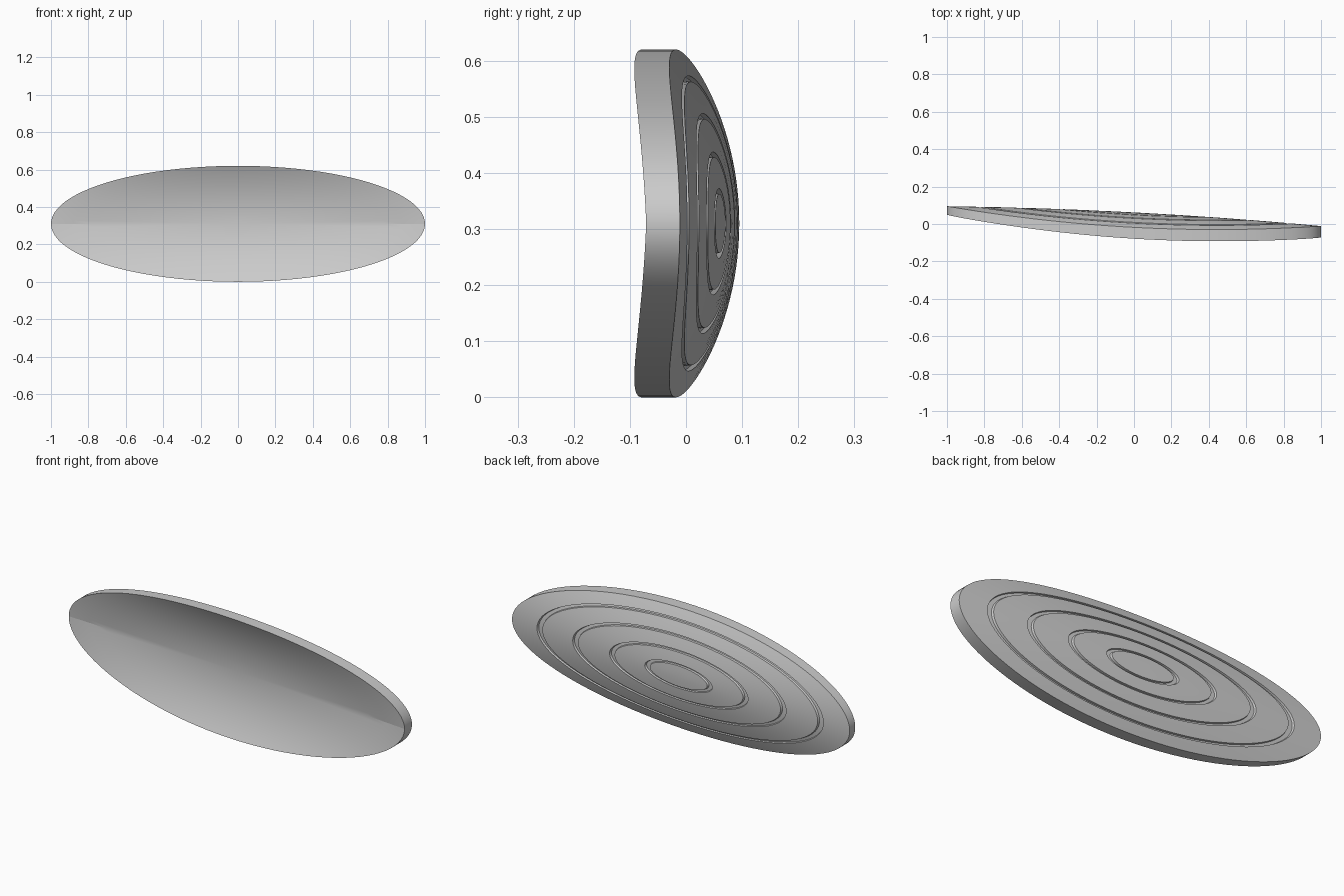
import bpy, bmesh, math

if "Cube" in bpy.data.objects:
    bpy.data.objects.remove(bpy.data.objects["Cube"])

SEG = 96            # segments round the ellipse
HALF_Z = 0.31       # half height of the ellipse
DEPTH = 0.01        # groove depth


def back_y(x, w):
    """Domed, slightly tilted back face (w = normalised height)."""
    return 0.062 - 0.053 * x - 0.02 * x * x - 0.08 * w * w


def front_y(x, w):
    """Hollow front face: rounded in the middle, folded towards the tips."""
    a, k = abs(w), x * x
    edge = math.sqrt(max(0.0, 1 - k))
    mix = a * (1 - k) + edge * k
    spine = 0.002 - 0.0605 * x - 0.0125 * k
    return spine - a * (0.0695 * mix + 0.011 * (k + (1 - k) * a))


def add_ring(bm, r, func, drop=0.0):
    ring = []
    for i in range(SEG):
        t = 2 * math.pi * i / SEG
        x, w = r * math.cos(t), r * math.sin(t)
        ring.append(bm.verts.new((x, func(x, w) - drop, HALF_Z * (1 + w))))
    return ring


def bridge(bm, a, b):
    for i in range(SEG):
        j = (i + 1) % SEG
        bm.faces.new((a[i], a[j], b[j], b[i]))


def fan(bm, ring, func):
    c = bm.verts.new((0, func(0, 0), HALF_Z))
    for i in range(SEG):
        bm.faces.new((c, ring[i], ring[(i + 1) % SEG]))


# back profile: (radius, drop), with four concentric grooves
profile = [(0.09, 0)]
for inner, outer in ((0.17, 0.2), (0.38, 0.41), (0.60, 0.632), (0.815, 0.848)):
    profile += [(inner, 0), (inner + 0.004, DEPTH), (outer - 0.004, DEPTH), (outer, 0)]
    profile.append((outer + 0.085, 0))
profile.append((1.0, 0))

bm = bmesh.new()
back = [add_ring(bm, r, back_y, d) for r, d in profile]
front = [add_ring(bm, r, front_y) for r in (1, 0.95, 0.88, 0.78, 0.65, 0.5, 0.35, 0.2, 0.1)]
rings = back + front
for a, b in zip(rings, rings[1:]):
    bridge(bm, a, b)
fan(bm, back[0], back_y)
fan(bm, front[-1], front_y)
bmesh.ops.recalc_face_normals(bm, faces=bm.faces)

# crisp fold at both tips of the hollow front
for a, b in zip(front[:4], front[1:4]):
    for i in (0, SEG // 2):
        e = bm.edges.get((a[i], b[i]))
        if e:
            e.smooth = False

mesh = bpy.data.meshes.new("grooved_oval_dish")
bm.to_mesh(mesh)
bm.free()
dish = bpy.data.objects.new("grooved_oval_dish", mesh)
bpy.context.collection.objects.link(dish)

grey = bpy.data.materials.new("plain grey")
grey.diffuse_color = (0.6, 0.6, 0.6, 1)
grey.use_nodes = True
grey.node_tree.nodes["Principled BSDF"].inputs["Base Color"].default_value = grey.diffuse_color
mesh.materials.append(grey)

bpy.context.view_layer.objects.active = dish
dish.select_set(True)
bpy.ops.object.shade_smooth_by_angle(angle=math.radians(30))
